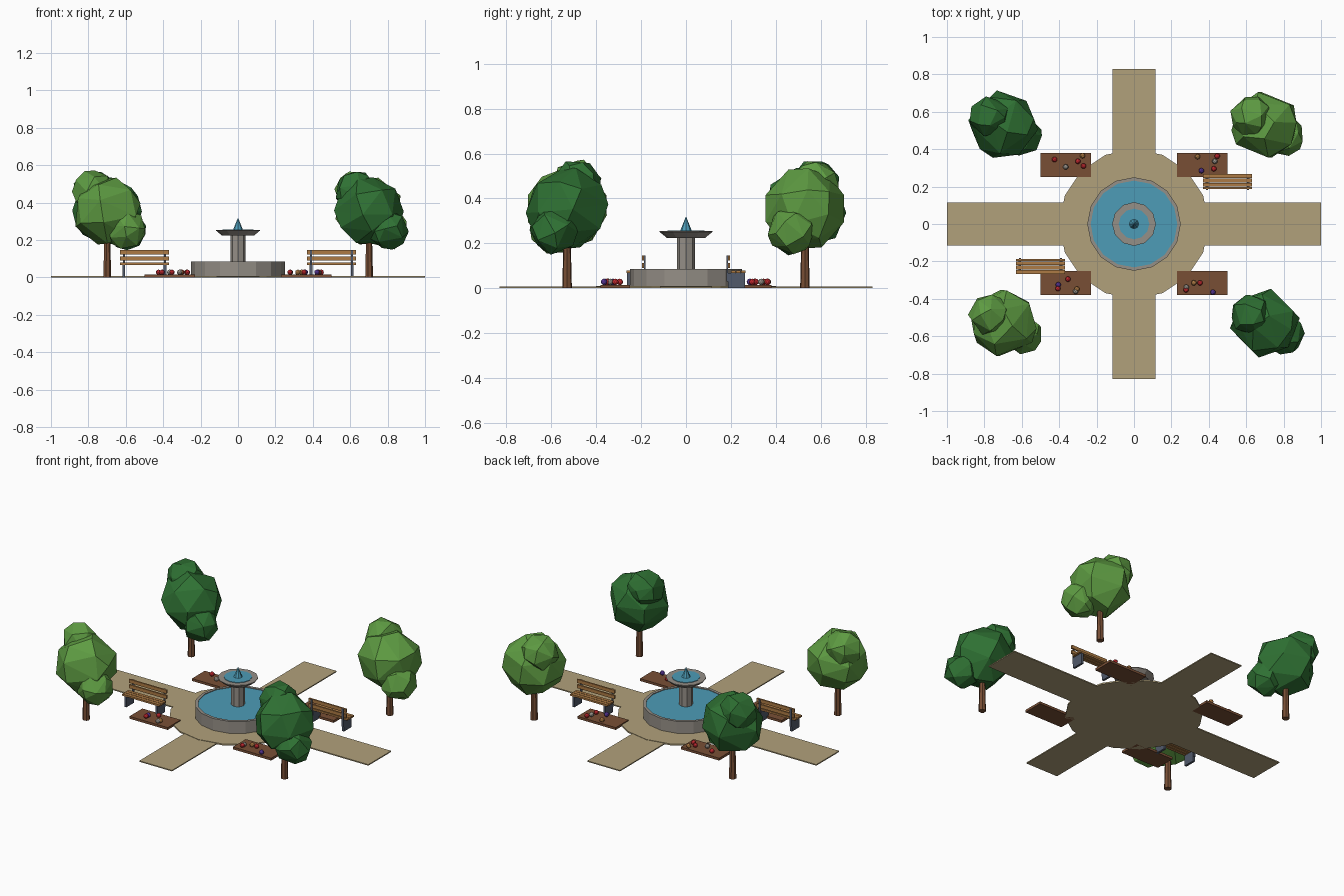
import bpy, bmesh
from math import radians, pi
from mathutils import Matrix, Vector

cube = bpy.data.objects.get("Cube")
if cube:
    bpy.data.objects.remove(cube, do_unlink=True)


def material(name, r, g, b):
    """Make a flat material from display-space 0-255 values."""
    col = [(c / 255) ** 2.2 for c in (r, g, b)] + [1]
    m = bpy.data.materials.new(name)
    m.use_nodes = True
    m.diffuse_color = col
    m.node_tree.nodes["Principled BSDF"].inputs["Base Color"].default_value = col
    return m


PATH = material("sand_paving", 176, 160, 122)
STONE = material("grey_stone", 148, 142, 134)
WATER = material("blue_water", 78, 155, 182)
WOOD = material("bench_wood", 172, 122, 70)
BROWN = material("brown_bark_and_soil", 120, 80, 56)
METAL = material("dark_metal", 82, 90, 106)
DARK = material("dark_leaf", 50, 112, 54)
LIGHT = material("light_leaf", 94, 154, 68)
RED = material("red_petal", 190, 44, 50)
PURPLE = material("purple_petal", 88, 56, 150)


def finish(name, bm, mat):
    bmesh.ops.recalc_face_normals(bm, faces=bm.faces)
    mesh = bpy.data.meshes.new(name)
    bm.to_mesh(mesh)
    bm.free()
    mesh.materials.append(mat)
    obj = bpy.data.objects.new(name, mesh)
    bpy.context.collection.objects.link(obj)
    return obj


def add_box(bm, x0, x1, y0, y1, z0, z1):
    size = Matrix.Diagonal((x1 - x0, y1 - y0, z1 - z0, 1))
    mid = Matrix.Translation(((x0 + x1) / 2, (y0 + y1) / 2, (z0 + z1) / 2))
    bmesh.ops.create_cube(bm, size=1, matrix=mid @ size)


def boxes(name, mat, *dims):
    bm = bmesh.new()
    for d in dims:
        add_box(bm, *d)
    return finish(name, bm, mat)


def lathe(name, mat, profile, sides, x=0, y=0):
    """Spin a radius/height profile around a vertical axis."""
    bm = bmesh.new()
    verts = [bm.verts.new((r, 0, z)) for r, z in profile]
    edges = [bm.edges.new(p) for p in zip(verts, verts[1:])]
    bmesh.ops.spin(bm, geom=verts + edges, cent=(0, 0, 0), axis=(0, 0, 1),
                   angle=2 * pi, steps=sides)
    bmesh.ops.remove_doubles(bm, verts=bm.verts, dist=0.0001)
    bmesh.ops.translate(bm, verts=bm.verts, vec=(x, y, 0))
    return finish(name, bm, mat)


# Paving
lathe("plaza", PATH, [(0, 0), (0.4, 0), (0.4, 0.009), (0, 0.009)], 16)
boxes("path_across", PATH, (-1, 1, -0.115, 0.115, 0, 0.007))
boxes("path_along", PATH, (-0.115, 0.115, -0.83, 0.83, 0, 0.0065))

# Fountain
lathe("basin", STONE, [(0, 0.002), (0.25, 0.002), (0.25, 0.085), (0.232, 0.085),
                       (0.232, 0.07), (0, 0.07)], 16)
lathe("basin_water", WATER, [(0, 0.072), (0.233, 0.072), (0.233, 0.081), (0, 0.081)], 16)
lathe("column", STONE, [(0, 0.07), (0.04, 0.07), (0.04, 0.228), (0, 0.228)], 8)
lathe("upper_bowl", STONE, [(0, 0.224), (0.085, 0.224), (0.117, 0.25),
                            (0.117, 0.254), (0, 0.254)], 12)
lathe("upper_water", WATER, [(0, 0.25), (0.082, 0.25), (0.082, 0.257), (0, 0.257)], 12)
lathe("water_jet", WATER, [(0, 0.256), (0.026, 0.256), (0, 0.32)], 8)

# Benches, each with its back towards the fountain
seat = [(-0.132, 0.132, y, y + 0.02, 0.068, 0.079) for y in (0.2, 0.223, 0.246)]
back = [(-0.132, 0.132, 0.187, 0.197, z, z + 0.022) for z in (0.09, 0.124)]
frame = []
for x in (-0.11, 0.11):
    frame.append((x - 0.007, x + 0.007, 0.187, 0.264, 0, 0.068))
    frame.append((x - 0.006, x + 0.006, 0.181, 0.187, 0.03, 0.146))
for label, turn in (("back_left", 0), ("front_right", pi)):
    for part, mat, dims in (("slats", WOOD, seat + back), ("frame", METAL, frame)):
        ob = boxes(f"{label}_bench_{part}", mat, *dims)
        ob.data.transform(Matrix.Rotation(turn, 4, "Z") @ Matrix.Translation((0.5, 0, 0)))

# Flower beds with scattered blooms (offsets from the bed centre)
beds = {
    (-1, 1): [(-.06, .03, RED), (0, -.01, STONE), (.065, .02, RED),
              (.09, .05, WOOD), (.095, -.005, RED)],
    (1, 1): [(-.025, .045, WOOD), (.08, .048, RED), (.067, .02, STONE),
             (.062, -.02, RED), (-.005, -.03, PURPLE)],
    (-1, -1): [(.012, .02, RED), (-.04, -.01, PURPLE), (-.042, -.03, RED),
               (.06, -.033, WOOD), (.053, -.045, STONE)],
    (1, -1): [(-.045, 0, WOOD), (-.012, 0, RED), (-.085, -.023, STONE),
              (-.087, -.037, RED), (.057, -.05, PURPLE)],
}
for (sx, sy), blooms in beds.items():
    cx, cy = sx * 0.365, sy * 0.315
    boxes("flower_bed", BROWN, (cx - 0.135, cx + 0.135, cy - 0.065, cy + 0.065, 0, 0.015))
    for dx, dy, mat in blooms:
        bm = bmesh.new()
        bmesh.ops.create_icosphere(bm, subdivisions=2, radius=0.0145,
                                   matrix=Matrix.Translation((cx + dx, cy + dy, 0.028)))
        finish("flower", bm, mat)

# Trees: tapered trunk and three faceted leaf clumps
clumps = [((0, 0, 0.355), 0.18, 0.5), ((-0.075, 0.045, 0.465), 0.108, 0.5),
          ((0.105, -0.06, 0.255), 0.105, 0.5)]
for sx in (-1, 1):
    for sy in (-1, 1):
        leaf = LIGHT if sx == sy else DARK
        x, y = sx * 0.7, sy * 0.53
        lathe("trunk", BROWN, [(0, 0), (0.022, 0), (0.016, 0.24), (0, 0.24)], 7, x, y)
        for i, (pos, radius, ratio) in enumerate(clumps):
            bm = bmesh.new()
            bmesh.ops.create_icosphere(bm, subdivisions=2, radius=radius)
            spin = Matrix.Rotation(radians(40 * i + 25 * sx + 15 * sy), 4, (1, sx, 2))
            bm.transform(Matrix.Translation(Vector(pos) + Vector((x, y, 0))) @ spin)
            ob = finish("leaf_clump", bm, leaf)
            dec = ob.modifiers.new("facets", "DECIMATE")
            dec.ratio = ratio
